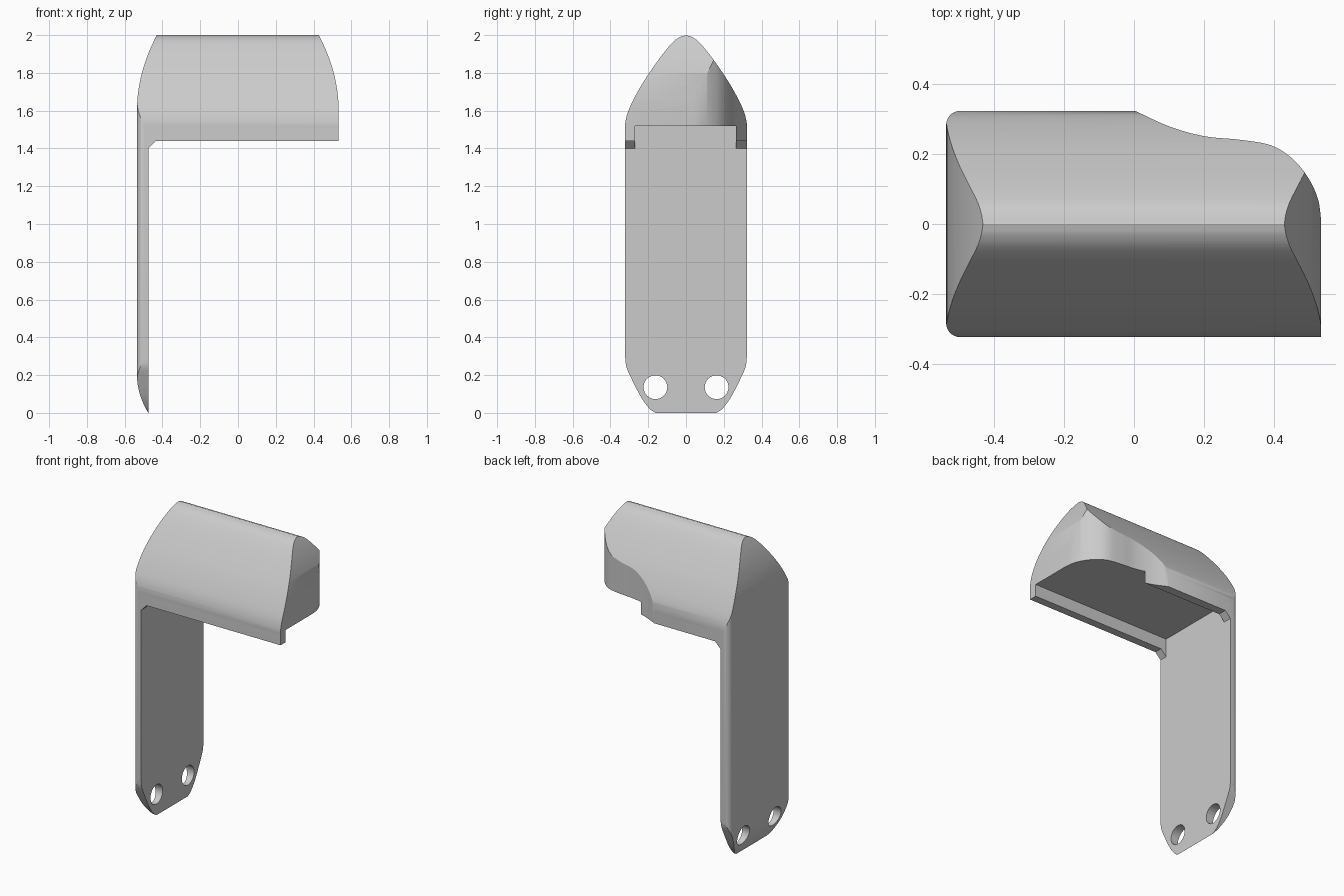
import bpy
import bmesh
from math import pi, sin, cos
from mathutils import Vector

default = bpy.data.objects.get("Cube")
if default:
    bpy.data.objects.remove(default)

grey = bpy.data.materials.new("light_grey")
grey.use_nodes = True
grey.diffuse_color = (0.6, 0.6, 0.6, 1)
grey.node_tree.nodes["Principled BSDF"].inputs["Base Color"].default_value = (0.6, 0.6, 0.6, 1)


def spline(points, steps=6):
    """Smooth curve through the given 2D points."""
    p = [Vector(q) for q in points]
    p = [2 * p[0] - p[1]] + p + [2 * p[-1] - p[-2]]
    out = []
    for a, b, c, d in zip(p, p[1:], p[2:], p[3:]):
        for i in range(steps):
            t = i / steps
            out.append(0.5 * (2 * b + (c - a) * t + (2 * a - 5 * b + 4 * c - d) * t ** 2
                              + (3 * b - a - 3 * c + d) * t ** 3))
    return [tuple(v) for v in out] + [tuple(points[-1])]


def arc(cx, cy, r, start, end, n=8):
    angles = [start + (end - start) * i / n for i in range(n + 1)]
    return [(cx + r * cos(a), cy + r * sin(a)) for a in angles]


def prism(name, outline, axis, lo, hi):
    """Extrude a closed 2D outline along the x, y or z axis."""
    place = {"x": lambda u, v, w: (w, u, v),
             "y": lambda u, v, w: (u, w, v),
             "z": lambda u, v, w: (u, v, w)}[axis]
    bm = bmesh.new()
    face = bm.faces.new([bm.verts.new(place(u, v, lo)) for u, v in outline])
    new = bmesh.ops.extrude_face_region(bm, geom=[face])["geom"]
    bmesh.ops.translate(bm, verts=[g for g in new if isinstance(g, bmesh.types.BMVert)],
                        vec=place(0, 0, hi - lo))
    bmesh.ops.recalc_face_normals(bm, faces=bm.faces)
    mesh = bpy.data.meshes.new(name)
    bm.to_mesh(mesh)
    bm.free()
    mesh.materials.append(grey)
    obj = bpy.data.objects.new(name, mesh)
    bpy.context.collection.objects.link(obj)
    return obj


def combine(target, tool, operation):
    """Apply a boolean and discard the tool."""
    mod = target.modifiers.new("cut", "BOOLEAN")
    mod.object, mod.operation, mod.solver = tool, operation, "EXACT"
    bpy.context.view_layer.objects.active = target
    bpy.ops.object.modifier_apply(modifier=mod.name)
    bpy.data.objects.remove(tool)


# Hooked side profile: bowed ends on the hood, thin leg with a curved toe
bow = [(0.105 * (i / 12) ** 2, 1.6 + 0.4 * i / 12) for i in range(13)]
toe = [(0.06 * (i / 8) ** 2, 0.2 - 0.2 * i / 8) for i in range(9)]
profile = ([(-0.535 + d, z) for d, z in bow]
           + [(0.533 - d, z) for d, z in reversed(bow)]
           + [(0.533, 1.44), (-0.435, 1.44), (-0.475, 1.40)]
           + [(-0.535 + d, z) for d, z in reversed(toe)])
bracket = prism("hooked_bracket", profile, "y", -0.5, 0.5)

# Pointed arch cross-section with a tapered foot
arch = spline([(0.322, 1.5), (0.32, 1.545), (0.298, 1.617), (0.233, 1.74),
               (0.143, 1.873), (0.075, 1.957), (0.035, 1.988), (0, 2.0)])
foot = spline([(0.16, 0), (0.185, 0.015), (0.21, 0.042), (0.245, 0.095),
               (0.3, 0.205), (0.317, 0.25), (0.322, 0.295)])
half = foot + arch
section = half + [(-y, z) for y, z in reversed(half[:-1])]
combine(bracket, prism("section_tool", section, "x", -1, 1), "INTERSECT")

# Plan outline: rounded leg corners and a sweeping scoop at the back
scoop = spline([(0.533, 0.01), (0.524, 0.07), (0.497, 0.13), (0.452, 0.185),
                (0.39, 0.224), (0.3, 0.24), (0.2, 0.25), (0.1, 0.278), (-0.005, 0.326)])
plan = ([(0.6, -0.4), (0.6, 0.01)] + scoop + [(-0.005, 0.4), (-0.4, 0.4), (-0.4, 0.322)]
        + arc(-0.495, 0.282, 0.04, pi / 2, pi)
        + arc(-0.495, -0.282, 0.04, pi, 1.5 * pi) + [(-0.4, -0.322), (-0.4, -0.4)])
combine(bracket, prism("plan_tool", plan, "z", -0.5, 2.5), "INTERSECT")

# Open channel under the hood
channel = [(-0.475, -0.27), (0.8, -0.27), (0.8, 0.265), (-0.475, 0.265)]
combine(bracket, prism("channel_tool", channel, "z", 1.2, 1.52), "DIFFERENCE")

# Two bolt holes through the foot
for y in (-0.162, 0.162):
    circle = arc(y, 0.136, 0.063, 0, 2 * pi, 32)[:-1]
    combine(bracket, prism("hole_tool", circle, "x", -0.8, -0.3), "DIFFERENCE")

bpy.ops.object.select_all(action="DESELECT")
bracket.select_set(True)
bpy.context.view_layer.objects.active = bracket
bpy.ops.object.shade_smooth_by_angle(angle=0.5)
